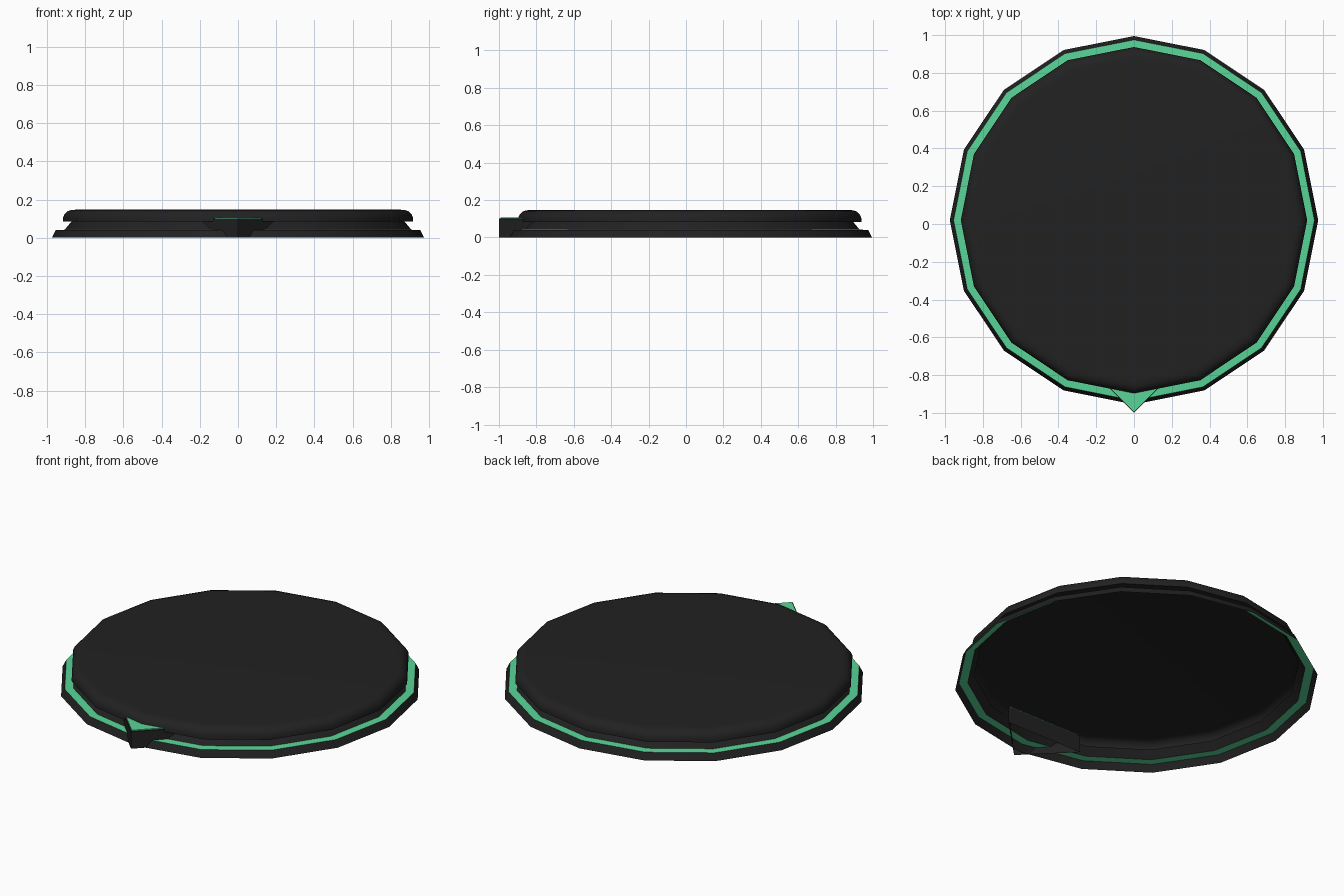
import bpy, bmesh, math

if "Cube" in bpy.data.objects:
    bpy.data.objects.remove(bpy.data.objects["Cube"])

SIDES = 16
CENTRE_Y = 0.02


def material(name, colour):
    m = bpy.data.materials.new(name)
    m.diffuse_color = (*colour, 1.0)
    m.use_nodes = True
    m.node_tree.nodes["Principled BSDF"].inputs["Base Color"].default_value = m.diffuse_color
    return m


DARK = material("charcoal", (0.0155, 0.0155, 0.0155))
GREEN = material("mint_green", (0.10, 0.66, 0.31))


def loft(name, loops, green_bands, cap_index, angle):
    """Skin stacked loops of points; the last loop is closed with a face."""
    bm = bmesh.new()
    rings = [[bm.verts.new(p) for p in loop] for loop in loops]
    n = len(rings[0])
    for b, (low, high) in enumerate(zip(rings, rings[1:])):
        for i in range(n):
            j = (i + 1) % n
            f = bm.faces.new((low[i], low[j], high[j], high[i]))
            f.material_index = 1 if b in green_bands else 0
    bm.faces.new(rings[-1]).material_index = cap_index
    me = bpy.data.meshes.new(name)
    bm.to_mesh(me)
    bm.free()
    me.materials.append(DARK)
    me.materials.append(GREEN)
    ob = bpy.data.objects.new(name, me)
    bpy.context.collection.objects.link(ob)
    bpy.ops.object.select_all(action='DESELECT')
    ob.select_set(True)
    bpy.context.view_layer.objects.active = ob
    bpy.ops.object.shade_smooth_by_angle(angle=math.radians(angle))
    return ob


def ring(r, z):
    return [(r * math.cos(math.tau * k / SIDES),
             CENTRE_Y + r * math.sin(math.tau * k / SIDES), z) for k in range(SIDES)]


# Base disc: open-bottomed shell with green ledge, groove and rounded cap
profile = [(0.975, 0.0), (0.955, 0.04), (0.908, 0.042), (0.873, 0.084),
           (0.917, 0.084), (0.917, 0.105), (0.909, 0.123), (0.895, 0.138),
           (0.875, 0.145), (0.85, 0.147)]
loft("base_disc", [ring(r, z) for r, z in profile], {1}, 0, 35)


# Front pointer: open-bottomed wedge running under the cap, green on top
def wedge(inset, z):
    w = 0.25 - inset * 2.4
    return [(0, -1 + inset * 1.4, z), (w, -0.75 - inset, z), (-w, -0.75 - inset, z)]


loft("front_pointer",
     [wedge(0, 0), wedge(0, 0.1), wedge(0.005, 0.101), wedge(0.005, 0.107)],
     {2}, 1, 20)
